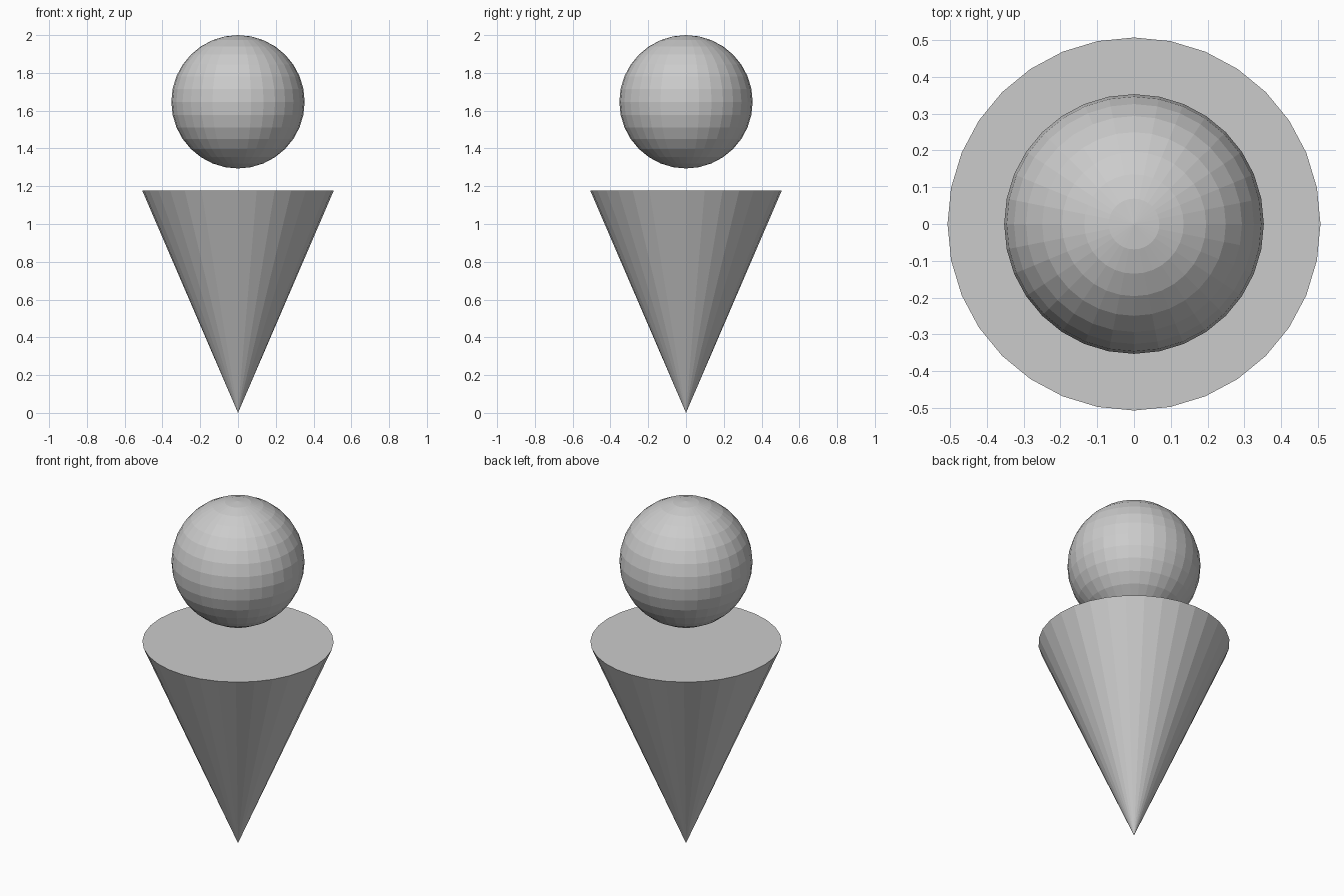
import bpy

if "Cube" in bpy.data.objects:
    bpy.data.objects.remove(bpy.data.objects["Cube"])

CONE_HEIGHT = 1.177
CONE_RADIUS = 0.507
BALL_RADIUS = 0.353

# Inverted cone, standing on its point with a closed flat top
bpy.ops.mesh.primitive_cone_add(
    vertices=32, radius1=0, radius2=CONE_RADIUS, depth=CONE_HEIGHT,
    end_fill_type='NGON', location=(0, 0, CONE_HEIGHT / 2))
bpy.context.object.name = "cone_body"

# Faceted ball floating above the cone
bpy.ops.mesh.primitive_uv_sphere_add(
    segments=32, ring_count=16, radius=BALL_RADIUS,
    location=(0, 0, 2 - BALL_RADIUS))
bpy.context.object.name = "ball_head"
